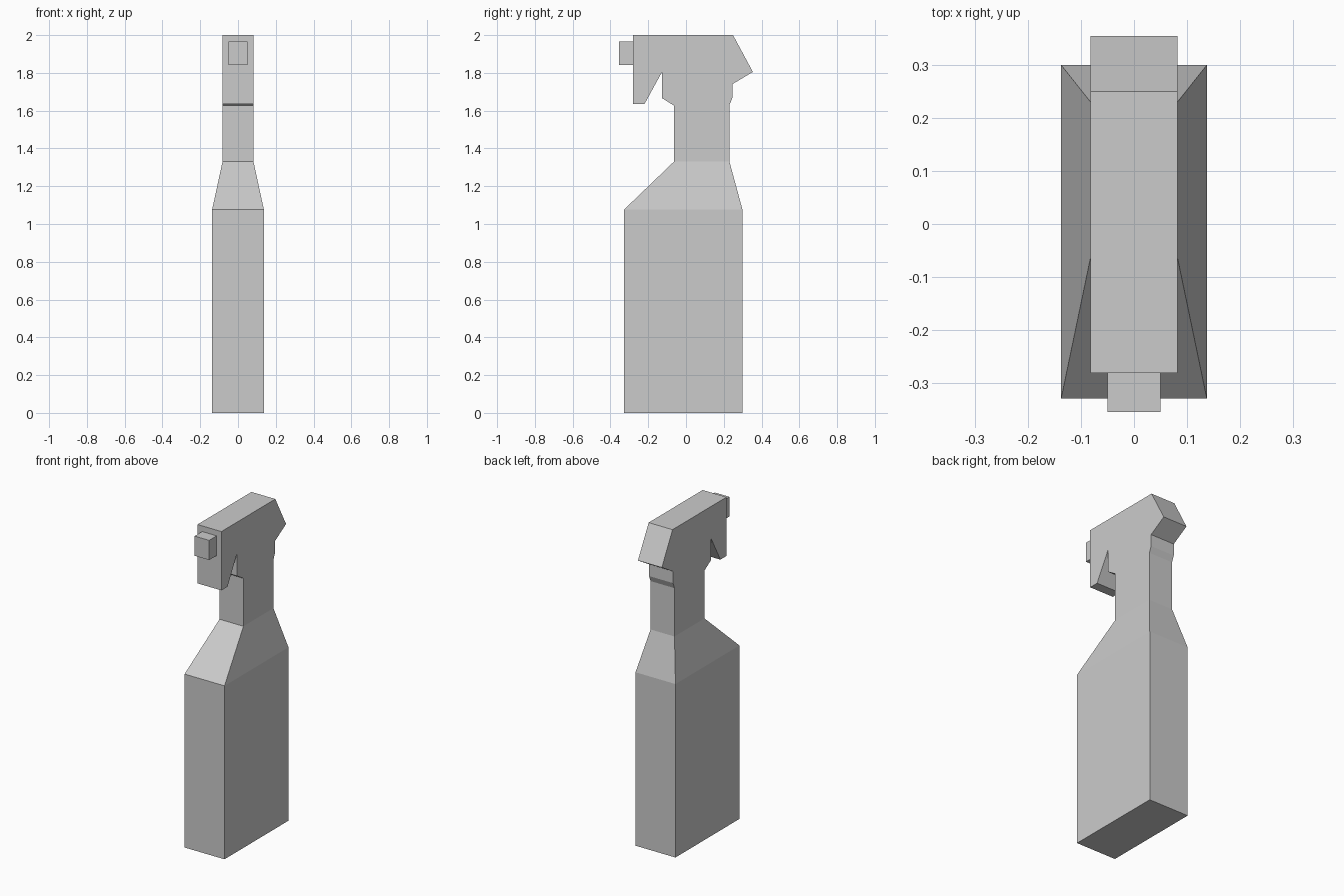
import bpy

if "Cube" in bpy.data.objects:
    bpy.data.objects.remove(bpy.data.objects["Cube"])


def make_object(name, verts, faces):
    mesh = bpy.data.meshes.new(name)
    mesh.from_pydata(verts, [], faces)
    mesh.update()
    obj = bpy.data.objects.new(name, mesh)
    bpy.context.collection.objects.link(obj)
    return obj


def loft(name, sections):
    """Stack rectangles (z, half width, front y, back y); top stays open."""
    verts, faces = [], [(3, 2, 1, 0)]
    for z, w, f, b in sections:
        verts += [(-w, f, z), (w, f, z), (w, b, z), (-w, b, z)]
    for k in range(0, 4 * (len(sections) - 1), 4):
        for i in range(4):
            j = (i + 1) % 4
            faces.append((k + i, k + j, k + 4 + j, k + 4 + i))
    return make_object(name, verts, faces)


def extrude_profile(name, profile, w, open_end=False):
    """Extrude a counter-clockwise (y, z) outline across x."""
    n = len(profile)
    verts = [(x, y, z) for x in (w, -w) for y, z in profile]
    faces = [tuple(range(n)), tuple(reversed(range(n, 2 * n)))]
    for i in range(n - 1 if open_end else n):
        j = (i + 1) % n
        faces.append((i, i + n, j + n, j))
    return make_object(name, verts, faces)


NECK_W, NECK_F, NECK_B, NECK_Z = 0.082, -0.064, 0.23, 1.33

# Bottle: straight body and tapered shoulder
loft("bottle", [
    (0, 0.137, -0.328, 0.299),
    (1.076, 0.137, -0.328, 0.299),
    (NECK_Z, NECK_W, NECK_F, NECK_B),
])

# Neck, spray head and trigger; left open where it joins the bottle
extrude_profile("spray_head", [
    (NECK_B, NECK_Z), (NECK_B, 1.63), (0.245, 1.667), (0.245, 1.74),
    (0.354, 1.805), (0.249, 2.0), (-0.28, 2.0), (-0.28, 1.635),
    (-0.22, 1.635), (-0.128, 1.803), (-0.128, 1.667), (NECK_F, 1.627),
    (NECK_F, NECK_Z),
], NECK_W, open_end=True)

# Nozzle block
extrude_profile("nozzle", [
    (-0.354, 1.843), (-0.28, 1.843), (-0.28, 1.965), (-0.354, 1.965),
], 0.05)
